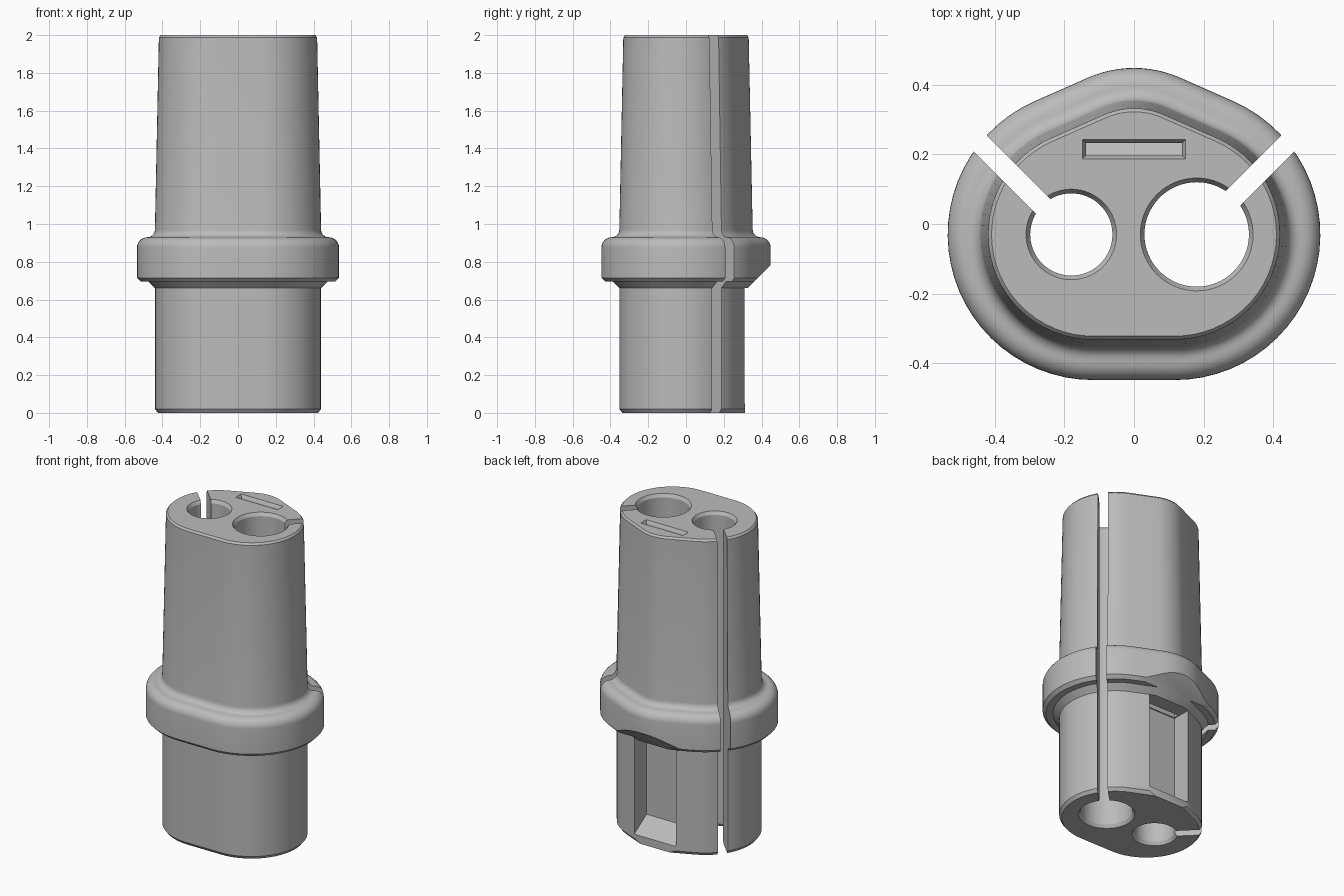
import bpy, bmesh
from math import sin, cos, pi, atan2, acos, hypot

old = bpy.data.objects.get("Cube")
if old:
    bpy.data.objects.remove(old, do_unlink=True)

grey = bpy.data.materials.new("light grey")
grey.use_nodes = True
colour = (0.5, 0.5, 0.5, 1)
grey.diffuse_color = colour
grey.node_tree.nodes["Principled BSDF"].inputs["Base Color"].default_value = colour

CX, CY = 0.117, -0.03          # centres of the two side arcs
AY, SHRINK = 0.12, 0.09        # centre of the rear arc and its smaller radius
TOP = 2.0


def arc(cx, cy, r, start, end, steps):
    return [(cx + r * cos(start + (end - start) * i / steps),
             cy + r * sin(start + (end - start) * i / steps)) for i in range(steps + 1)]


def outline(d):
    """Rounded triangle: two side arcs and a blunter rear arc, offset by d."""
    dx, dy = -CX, AY - CY
    tangent = atan2(dy, dx) - acos(SHRINK / hypot(dx, dy))
    return (arc(CX, CY, d, -pi / 2, tangent, 28)
            + arc(0, AY, d - SHRINK, tangent, pi - tangent, 12)
            + arc(-CX, CY, d, pi - tangent, 3 * pi / 2, 28))


def loft(name, rings):
    """Skin a stack of equal closed rings and cap both ends."""
    bm = bmesh.new()
    loops = [[bm.verts.new(p) for p in ring] for ring in rings]
    n = len(loops[0])
    for a, b in zip(loops, loops[1:]):
        for i in range(n):
            j = (i + 1) % n
            bm.faces.new((a[i], a[j], b[j], b[i]))
    bm.faces.new(loops[0][::-1])
    bm.faces.new(loops[-1])
    bmesh.ops.recalc_face_normals(bm, faces=bm.faces)
    mesh = bpy.data.meshes.new(name)
    bm.to_mesh(mesh)
    bm.free()
    obj = bpy.data.objects.new(name, mesh)
    bpy.context.collection.objects.link(obj)
    mesh.materials.append(grey)
    return obj


def circle(x, y, r, z):
    return [(px, py, z) for px, py in arc(x, y, r, 0, 2 * pi, 64)[:-1]]


def rectangle(hx, y0, y1, z):
    return [(-hx, y0, z), (hx, y0, z), (hx, y1, z), (-hx, y1, z)]


def side_prism(name, half, profile):
    return loft(name, [[(x, y, z) for y, z in profile] for x in (-half, half)])


# Body: lower sleeve, collar with rounded shoulder, tapered upper sleeve
profile = [(0.307, 0), (0.322, 0.02), (0.322, 0.66), (0.358, 0.695),
           (0.398, 0.695), (0.418, 0.715)]
profile += arc(0.363, 0.875, 0.055, 0, pi / 2, 7)
profile += arc(0.363, 0.97, 0.04, -pi / 2, -pi, 6)
profile += [(0.302, TOP - 0.012), (0.292, TOP)]
body = loft("connector_body", [[(x, y, z) for x, y in outline(d)] for d, z in profile])

cutters = []

# Flat rear of the lower sleeve with the sloped underside of the collar
cutters.append(side_prism("rear_flat_cutter", 0.7, [
    (0.312, -0.1), (0.7, -0.1), (0.7, 1.035), (0.312, 0.647)]))

# Rear recess with a sloped ledge at its foot
cutters.append(side_prism("recess_cutter", 0.145, [
    (0.19, 0.13), (0.35, 0.025), (0.35, 0.66), (0.19, 0.66)]))

# Slot from the top face down to the recess, with a bevelled mouth
cutters.append(loft("slot_cutter", [
    rectangle(0.138, 0.197, 0.232, 0.3),
    rectangle(0.138, 0.197, 0.232, TOP - 0.02),
    rectangle(0.148, 0.187, 0.242, TOP),
    rectangle(0.148, 0.187, 0.242, TOP + 0.1)]))

# Two cable bores with bevelled mouths, each opened by a diagonal slit
for label, side, r in (("small", -1, 0.118), ("large", 1, 0.15)):
    x, y = side * 0.18, CY
    cutters.append(loft(label + "_bore_cutter", [
        circle(x, y, r + 0.012, -0.1), circle(x, y, r + 0.012, 0),
        circle(x, y, r, 0.02), circle(x, y, r, TOP - 0.02),
        circle(x, y, r + 0.012, TOP), circle(x, y, r + 0.012, TOP + 0.1)]))
    w, reach = 0.021, 0.5      # slit half width along each axis, and length
    corners = [(x + side * w, y - w), (x + side * (reach + w), y + reach - w),
               (x + side * (reach - w), y + reach + w), (x - side * w, y + w)]
    cutters.append(loft(label + "_slit_cutter", [
        [(px, py, z) for px, py in corners] for z in (-0.1, TOP + 0.1)]))

# Apply the cuts
bpy.context.view_layer.objects.active = body
for cutter in cutters:
    cutter.hide_render = True
    mod = body.modifiers.new(cutter.name, "BOOLEAN")
    mod.operation = "DIFFERENCE"
    mod.solver = "EXACT"
    mod.object = cutter
    bpy.ops.object.modifier_apply(modifier=mod.name)
for cutter in cutters:
    bpy.data.objects.remove(cutter, do_unlink=True)

# Smooth shading with crisp edges
bpy.ops.object.select_all(action="DESELECT")
body.select_set(True)
bpy.ops.object.shade_smooth_by_angle(angle=pi / 7)
